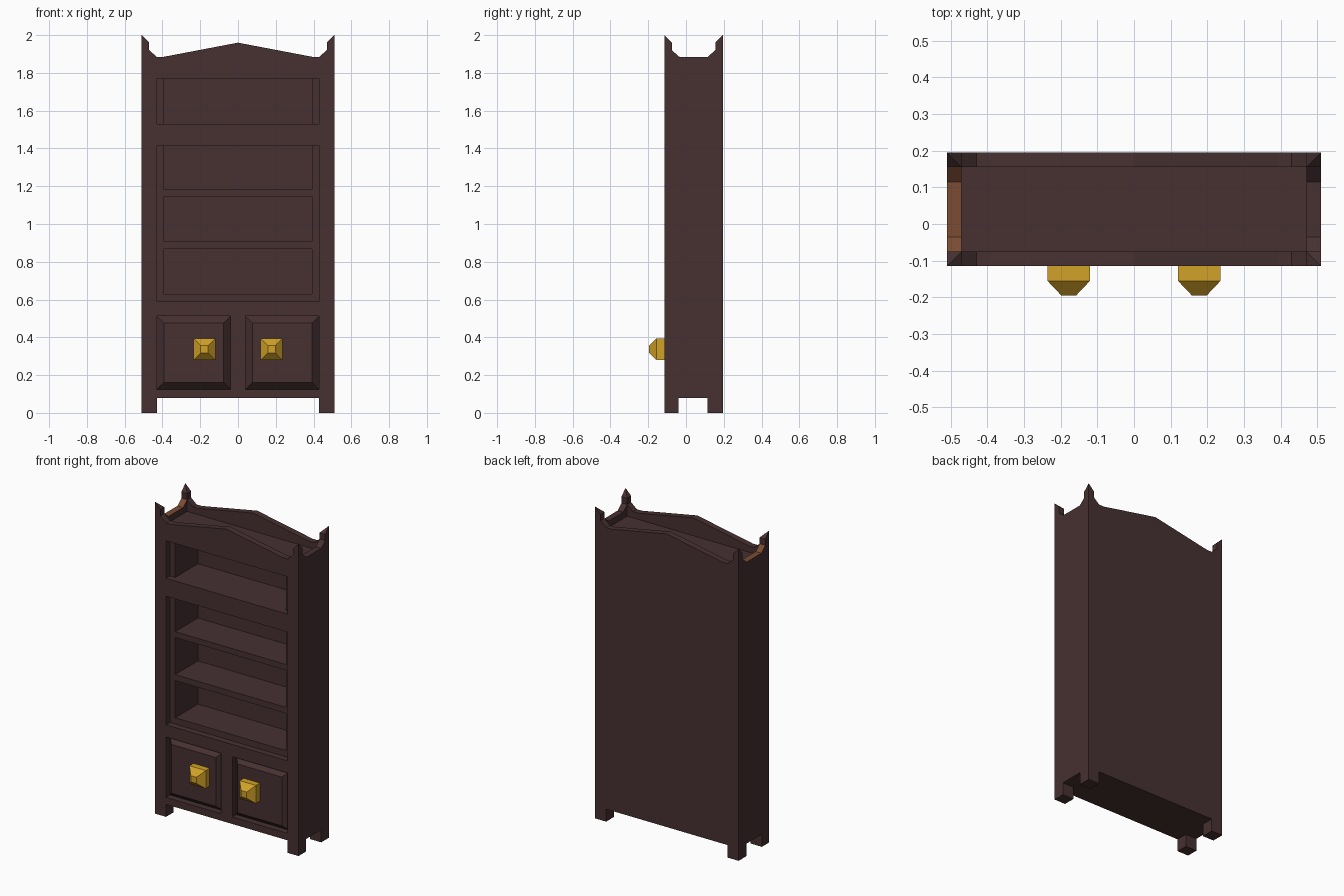
import bpy, bmesh
from mathutils import Vector

if "Cube" in bpy.data.objects:
    bpy.data.objects.remove(bpy.data.objects["Cube"])

X, Y0, Y1 = 0.51, -0.115, 0.195     # outer half width, front, back
T = 0.04                            # board thickness


def material(name, rgb):
    m = bpy.data.materials.new(name)
    m.diffuse_color = (*rgb, 1)
    m.use_nodes = True
    m.node_tree.nodes["Principled BSDF"].inputs["Base Color"].default_value = m.diffuse_color
    return m


WOOD = material("dark_wood", (0.063, 0.030, 0.031))
ORANGE = material("orange_wood", (0.20, 0.072, 0.032))
GOLD = material("gold", (0.64, 0.36, 0.021))


def make(name, verts, faces, *mats):
    me = bpy.data.meshes.new(name)
    bm = bmesh.new()
    vs = [bm.verts.new(v) for v in verts]
    for f in faces:
        bm.faces.new([vs[i] for i in f])
    bmesh.ops.recalc_face_normals(bm, faces=bm.faces)
    bm.to_mesh(me)
    bm.free()
    ob = bpy.data.objects.new(name, me)
    bpy.context.collection.objects.link(ob)
    for m in mats:
        me.materials.append(m)
    return ob


def loft(name, rings, *mats):
    """Closed solid through rings with equal point counts."""
    n = len(rings[0])
    verts = [p for r in rings for p in r]
    faces = [list(range(n)), [len(verts) - n + i for i in range(n)]]
    for k in range(len(rings) - 1):
        for i in range(n):
            j = (i + 1) % n
            faces.append([k * n + i, k * n + j, (k + 1) * n + j, (k + 1) * n + i])
    return make(name, verts, faces, *mats)


def rect(x0, x1, z0, z1, y):
    return [(x0, y, z0), (x1, y, z0), (x1, y, z1), (x0, y, z1)]


def box(name, x0, x1, y0, y1, z0, z1, *mats):
    return loft(name, [rect(x0, x1, z0, z1, y0), rect(x0, x1, z0, z1, y1)], *mats)


def carve(target, cutter):
    mod = target.modifiers.new("cut", 'BOOLEAN')
    mod.operation, mod.solver, mod.object = 'DIFFERENCE', 'EXACT', cutter
    dg = bpy.context.evaluated_depsgraph_get()
    dg.update()
    me = bpy.data.meshes.new_from_object(target.evaluated_get(dg))
    target.modifiers.clear()
    target.data = me
    bpy.data.objects.remove(cutter)


def crown(a, b, mid):
    """Skyline between a and b with raised corners, closed above the cabinet."""
    edge = [(0, 2.0), (T, 1.96), (T, 1.92), (2 * T, 1.885), (2.9 * T, 1.885)]
    left = [(a - 0.1, 2.1)] + [(a + d, z) for d, z in edge]
    right = [(b - d, z) for d, z in reversed(edge)] + [(b + 0.1, 2.1)]
    return left + mid + right


# Carcass block, carved to shape
case = box("cabinet_case", -X, X, Y0, Y1, 0, 2.0, WOOD, ORANGE)

# Crown skylines, front and side, meeting in mitred corner points
front = crown(-X, X, [(0, 1.96)])
carve(case, loft("front_crown_cut", [[(u, y, z) for u, z in front] for y in (-1, 1)]))
side = crown(Y0, Y1, [])
carve(case, loft("side_crown_cut", [[(x, u, z) for u, z in side] for x in (-1, 1)]))
carve(case, box("top_tray_cut", -X + T, X - T, Y0 + T, Y1 - T, 1.845, 2.2))

# Space between the feet
carve(case, box("foot_cut_x", -0.43, 0.43, -1, 1, -0.1, 0.08))
carve(case, box("foot_cut_y", -1, 1, Y0 + 0.075, Y1 - 0.08, -0.1, 0.08))

# Front openings, then the shelf compartments behind them
for z0, z1 in ((1.53, 1.77), (0.59, 1.415)):
    carve(case, box("opening_cut", -0.43, 0.43, -0.3, Y0 + T, z0, z1))
for z0, z1 in ((1.53, 1.77), (1.182, 1.415), (0.907, 1.145), (0.63, 0.868)):
    carve(case, box("compartment_cut", -0.393, 0.393, -0.2, Y1 - T, z0, z1))

# Doors with bevelled panels and square knobs
for s, label in ((-1, "left"), (1, "right")):
    a, b = sorted((s * 0.43, s * 0.04))
    carve(case, box("door_cut", a, b, -0.3, Y0 + T, 0.125, 0.512))
    back = rect(a, b, 0.125, 0.512, Y0 + T)
    face = rect(a + 0.037, b - 0.037, 0.162, 0.475, Y0)
    make(label + "_door_panel", back + face,
         [(0, 1, 5, 4), (1, 2, 6, 5), (2, 3, 7, 6), (3, 0, 4, 7), (4, 5, 6, 7)], WOOD)

    def square(h, y):
        return rect(s * 0.178 - h, s * 0.178 + h, 0.337 - h, 0.337 + h, y)
    loft(label + "_knob", [square(0.058, Y0), square(0.058, -0.155),
                           square(0.02, -0.195)], GOLD)

# Orange top edge on the left side board
for p in case.data.polygons:
    c = p.center
    top = p.normal.z > 0.3 and c.x < -X + T and 1.87 < c.z < 1.93
    p.material_index = 1 if top and Y0 + T < c.y < Y1 - T else 0
